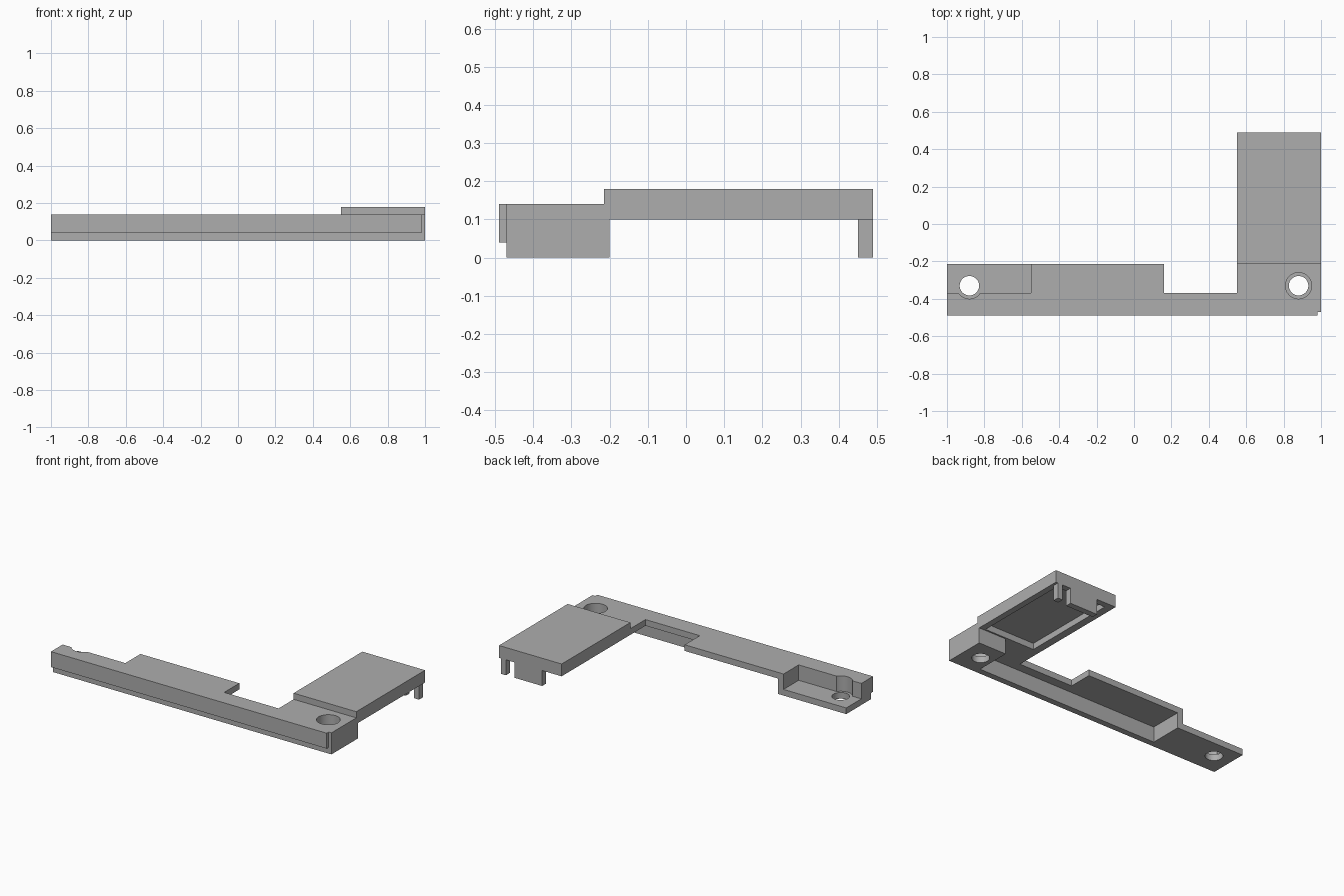
import bpy
import bmesh
from mathutils import Matrix, Vector

cube = bpy.data.objects.get("Cube")
if cube:
    bpy.data.objects.remove(cube, do_unlink=True)

grey = bpy.data.materials.new("plain_grey")
grey.use_nodes = True
colour = (0.42, 0.42, 0.42, 1)
grey.diffuse_color = colour
grey.node_tree.nodes["Principled BSDF"].inputs["Base Color"].default_value = colour


def add_object(name, bm):
    mesh = bpy.data.meshes.new(name)
    bm.to_mesh(mesh)
    bm.free()
    mesh.materials.append(grey)
    ob = bpy.data.objects.new(name, mesh)
    bpy.context.collection.objects.link(ob)
    return ob


def box(name, x, y, z):
    bm = bmesh.new()
    lo, hi = Vector((x[0], y[0], z[0])), Vector((x[1], y[1], z[1]))
    bmesh.ops.create_cube(bm, size=1, matrix=Matrix.Translation((lo + hi) / 2) @ Matrix.Diagonal((*(hi - lo), 1)))
    return add_object(name, bm)


def cylinder(name, x, y, z, radius):
    bm = bmesh.new()
    bmesh.ops.create_cone(bm, cap_ends=True, segments=48, radius1=radius, radius2=radius,
                          depth=z[1] - z[0], matrix=Matrix.Translation((x, y, sum(z) / 2)))
    return add_object(name, bm)


def combine(target, other, operation):
    mod = target.modifiers.new(operation.lower(), 'BOOLEAN')
    mod.operation = operation
    mod.solver = 'EXACT'
    mod.object = other
    other.hide_render = True
    bpy.context.view_layer.objects.active = target
    bpy.ops.object.modifier_apply(modifier=mod.name)
    bpy.data.objects.remove(other, do_unlink=True)


# Long rail, front lip, raised cover and its end tabs
bracket = box("bracket", (-1, 1), (-0.47, -0.215), (0, 0.14))
solids = [
    box("front_lip", (-1, 0.98), (-0.49, -0.46), (0.04, 0.14)),
    box("screw_block", (0.8, 1), (-0.3, -0.2), (0, 0.12)),
    box("cover", (0.55, 1), (-0.215, 0.49), (0.1, 0.18)),
    box("wide_tab", (0.69, 0.89), (0.45, 0.49), (0, 0.12)),
    box("narrow_tab", (0.95, 0.985), (0.45, 0.49), (0, 0.12)),
]
for part in solids:
    combine(bracket, part, 'UNION')

# Screw shelf, rail notch and hollow undersides
cuts = [
    box("shelf_cut", (-1.1, -0.55), (-0.37, -0.1), (0.04, 0.3)),
    box("notch_cut", (0.16, 0.55), (-0.37, -0.1), (-0.1, 0.3)),
    box("rail_hollow", (-0.51, 0.8), (-0.43, -0.1), (-0.1, 0.1)),
    box("cover_hollow", (0.6, 0.96), (-0.19, 0.45), (0.05, 0.14)),
]
# Screw holes with wide counterbores
for x in (-0.88, 0.88):
    cuts.append(cylinder("screw_hole", x, -0.33, (-0.1, 0.3), 0.052))
    cuts.append(cylinder("counterbore", x, -0.33, (0.04, 0.3), 0.07))
for part in cuts:
    combine(bracket, part, 'DIFFERENCE')

bpy.ops.object.select_all(action='DESELECT')
bracket.select_set(True)
bpy.context.view_layer.objects.active = bracket
bpy.ops.object.shade_smooth_by_angle()
